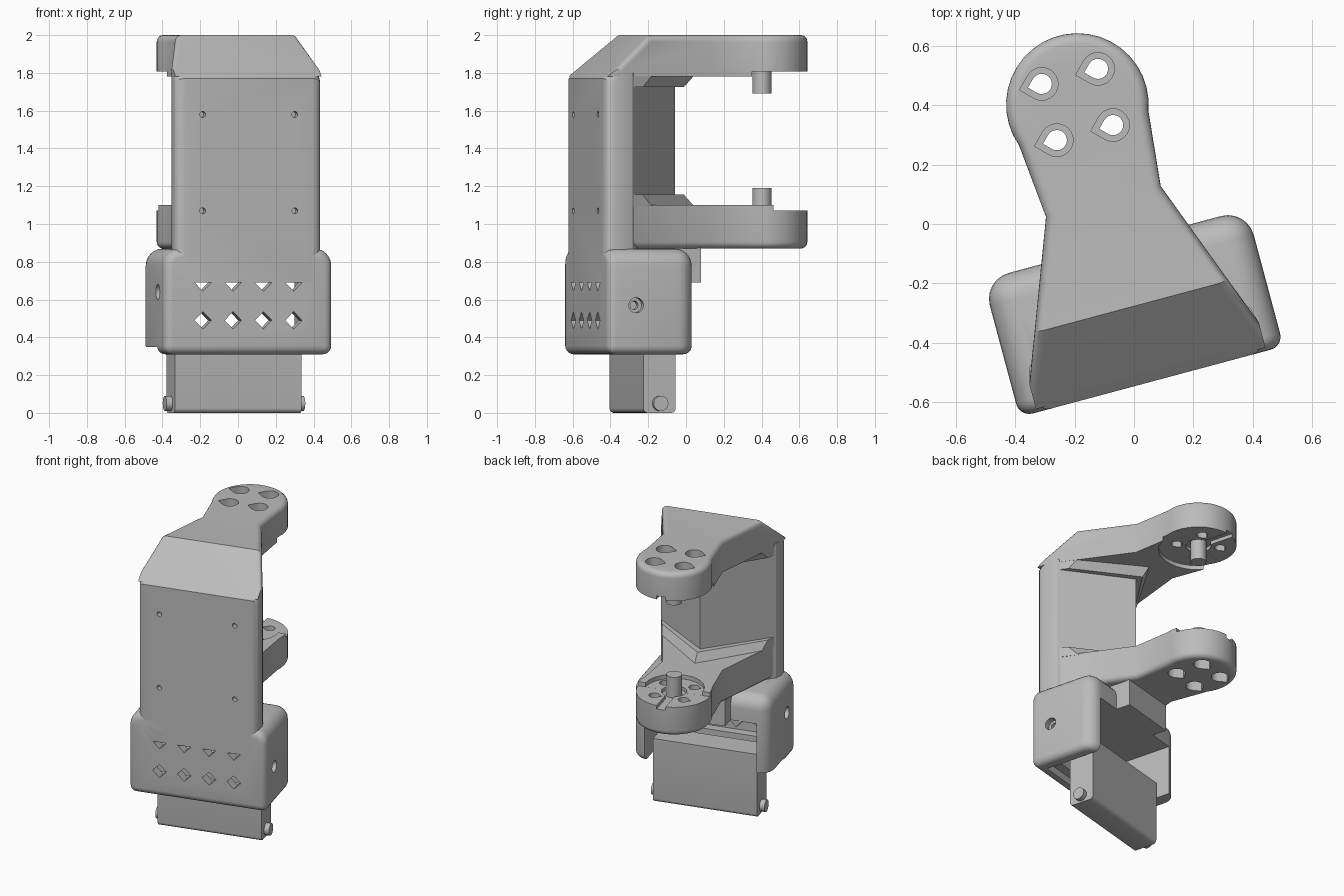
import bpy, bmesh
from math import sin, cos, pi, radians
from mathutils import Matrix, Vector

if "Cube" in bpy.data.objects:
    bpy.data.objects.remove(bpy.data.objects["Cube"])

YAW = radians(15)
PLACE = Matrix.Rotation(YAW, 4, 'Z') @ Matrix.Translation((-0.08, 0, 0))
PIVOT = 0.438          # arm pivot, measured toward the back
FRONT = -0.528
parts = []

grey = bpy.data.materials.new("plain grey")
grey.use_nodes = True
grey.diffuse_color = (0.5, 0.5, 0.5, 1)
grey.node_tree.nodes["Principled BSDF"].inputs["Base Color"].default_value = (0.5, 0.5, 0.5, 1)


def prism_bm(pts, z0, z1, top=None):
    """Extrude an outline; top may be a different outline of equal length."""
    bm = bmesh.new()
    low = [bm.verts.new((x, y, z0)) for x, y in pts]
    high = [bm.verts.new((x, y, z1)) for x, y in (top or pts)]
    n = len(pts)
    bm.faces.new(low[::-1])
    bm.faces.new(high)
    for i in range(n):
        j = (i + 1) % n
        bm.faces.new((low[i], low[j], high[j], high[i]))
    bmesh.ops.recalc_face_normals(bm, faces=bm.faces)
    return bm


def make(name, bm, keep=True):
    me = bpy.data.meshes.new(name)
    bmesh.ops.recalc_face_normals(bm, faces=bm.faces)
    bm.transform(PLACE)
    bm.to_mesh(me)
    bm.free()
    me.materials.append(grey)
    ob = bpy.data.objects.new(name, me)
    bpy.context.collection.objects.link(ob)
    if keep:
        parts.append(ob)
    return ob


def rect(x0, x1, y0, y1):
    return [(x0, y0), (x1, y0), (x1, y1), (x0, y1)]


def box(x0, x1, y0, y1, z0, z1):
    return prism_bm(rect(x0, x1, y0, y1), z0, z1)


def disc(x, y, r, n=24, a0=0, a1=2 * pi, closed=True):
    m = n if closed else n - 1
    return [(x + r * cos(a0 + (a1 - a0) * i / m), y + r * sin(a0 + (a1 - a0) * i / m)) for i in range(n)]


def teardrop(x, y, r):
    return disc(x, y, r, 19, -0.75 * pi, 0.75 * pi, False) + [(x - r * 1.414, y)]


def rod(axis, centre, r, length, n=24):
    """Cylinder about a horizontal axis."""
    bm = prism_bm(disc(0, 0, r, n), -length / 2, length / 2)
    bm.transform(Matrix.Translation(centre) @ Matrix.Rotation(pi / 2, 4, axis))
    return bm


def cut(ob, cutters):
    for bm in cutters:
        tool = make("cutter", bm, False)
        tool.hide_render = True
        mod = ob.modifiers.new("cut", 'BOOLEAN')
        mod.operation, mod.solver, mod.object = 'DIFFERENCE', 'EXACT', tool
        bpy.context.view_layer.update()
        done = bpy.data.meshes.new_from_object(ob.evaluated_get(bpy.context.evaluated_depsgraph_get()))
        ob.modifiers.clear()
        ob.data = done
        bpy.data.objects.remove(tool)


def round_edges(bm, rule, r, seg=5):
    edges = [e for e in bm.edges if rule(*(v.co for v in e.verts), e)]
    bmesh.ops.bevel(bm, geom=edges, offset=r, segments=seg, profile=0.5, affect='EDGES')


def slope_front(bm):
    """Slice off the sloped upper front."""
    res = bmesh.ops.bisect_plane(bm, geom=bm.verts[:] + bm.edges[:] + bm.faces[:], dist=1e-5,
                                 plane_co=(0, FRONT, 1.77), plane_no=(0, -0.23, 0.261), clear_outer=True)
    bmesh.ops.holes_fill(bm, edges=[e for e in res["geom_cut"] if isinstance(e, bmesh.types.BMEdge)], sides=0)
    bmesh.ops.recalc_face_normals(bm, faces=bm.faces)


def upright(a, b):
    return abs(a.z - b.z) > 0.05 and (a - b).xy.length < 0.01


# Column with a V-shaped back
vee = [(-0.4, FRONT), (0.4, FRONT), (0.4, -0.43), (0.385, -0.374), (0, -0.04), (-0.385, -0.374), (-0.4, -0.43)]
bm = prism_bm(vee, 0.69, 1.8)
slope_front(bm)
round_edges(bm, lambda a, b, e: abs(a.x) > 0.39 and a.x * b.x > 0 and a.y < -0.48 and b.y < -0.48
            and abs(a.z - b.z) > 0.02, 0.05)
column = make("column", bm)
cut(column, [rod('X', (x, FRONT, z), 0.016, 0.08, 12) for x in (-0.255, 0.25) for z in (1.07, 1.58)])

# Upper and lower arms
head = [(0.2, 0.1)] + disc(0, PIVOT, 0.24, 24, radians(-20), radians(200), False) + [(-0.2, 0.1)]
wide = [(-0.4, -0.43), (-0.4, FRONT), (0.4, FRONT), (0.4, -0.43)]


def arm(name, outline, z0, z1, outer, inner):
    s = 1 if outer > inner else -1
    bm = prism_bm(outline, z0, z1)
    if s > 0:
        slope_front(bm)
    round_edges(bm, lambda a, b, e: not upright(a, b) and abs(a.x - b.x) < 0.3
                and max(s * a.z, s * b.z) > s * outer - 1e-4
                and e.calc_face_angle(0) > 0.5, 0.035)
    ob = make(name, bm)
    # recessed pivot seat with a keyway to the end
    step, groove = inner + s * 0.028, inner + s * 0.052

    def span(a, b):
        return min(a, b), max(a, b)
    tools = [prism_bm(disc(0, PIVOT, 0.25 if s > 0 else 0.19, 40), *span(inner - s * 0.1, step)),
             box(-0.3, 0.3, PIVOT, 0.8, *span(inner - s * 0.1, step + s * 0.0005)),
             box(-0.03, 0.03, PIVOT, 0.8, *span(inner - s * 0.1, groove)),
             prism_bm(disc(0, PIVOT, 0.08), *span(inner - s * 0.1, groove + s * 0.0005))]
    # teardrop screw holes with wider outer pockets
    for x in (-0.098, 0.098):
        for y in (PIVOT - 0.098, PIVOT + 0.098):
            tools.append(prism_bm(teardrop(x, y, 0.034), z0 - 0.1, z1 + 0.1))
            tools.append(prism_bm(teardrop(x, y, 0.055), *span(outer - s * 0.1, outer + s * 0.1)))
    cut(ob, tools)
    make(name + "_pin", prism_bm(disc(0, PIVOT, 0.05), *span(inner - s * 0.09, groove + s * 0.02)))
    # V-shaped pad where the arm meets the column
    far = [(-0.385, -0.39), (0.385, -0.39), (0.33, -0.25), (0, 0.07), (-0.33, -0.25)]
    near = [(-0.385, -0.39), (0.385, -0.39), (0.355, -0.31), (0, 0.01), (-0.355, -0.31)]
    tip = inner - s * 0.055
    if s > 0:
        make(name + "_pad", prism_bm(near, tip, inner + 0.01, far))
    else:
        make(name + "_pad", prism_bm(far, inner - 0.01, tip, near))


arm("upper_arm", wide + head, 1.78, 2.0, 2.0, 1.78)
arm("lower_arm", [(-0.385, -0.4), (0.385, -0.4)] + head, 0.87, 1.1, 0.87, 1.1)
make("arm_web", box(-0.2, 0.2, -0.4, 0.05, 0.69, 0.95))

# Wide lower housing, open at the back and below
Z0, Z1, BACK = 0.31, 0.87, -0.05
bm = box(-0.46, 0.46, FRONT, BACK, Z0, Z1)
round_edges(bm, lambda a, b, e: (a.z + b.z > 2 * Z1 - 0.01 and a.y + b.y > 2 * FRONT + 0.01)
            or (upright(a, b) and a.y > BACK - 0.01), 0.09, 6)
round_edges(bm, lambda a, b, e: (max(a.z, b.z) < Z0 + 1e-4)
            or (max(a.y, b.y) < FRONT + 1e-4 and min(a.z, b.z) < Z1 - 1e-3), 0.045)
housing = make("housing", bm)
tools = [box(-0.375, 0.375, -0.46, 0.2, 0.1, 0.69),
         box(-0.6, -0.3, -0.36, 0.2, 0.1, 0.35)]
for x in (-0.253, -0.088, 0.078, 0.244):
    for z in (0.49, 0.69):
        vent = prism_bm(disc(0, 0, 0.046, 4), -0.1, 0.1)
        vent.transform(Matrix.Translation((x, FRONT, z)) @ Matrix.Rotation(pi / 2, 4, 'X'))
        tools.append(vent)
for s, z in ((1, 0.57), (-1, 0.64)):
    tools.append(rod('Y', (s * 0.46, -0.375, z), 0.04, 0.08))
    tools.append(rod('Y', (s * 0.46, -0.375, z), 0.022, 0.3))
cut(housing, tools)

# Inner ribs on the front wall
for i, z in enumerate((0.36, 0.56)):
    make("inner_rib_%d" % (i + 1), box(-0.38, 0.38, -0.48, -0.4, z, z + 0.07))

# Hanging flap with side pins
bm = box(-0.347, 0.347, -0.305, -0.128, 0, 0.44)
round_edges(bm, lambda a, b, e: max(a.z, b.z) < 0.01 and abs(a.x - b.x) > 0.3, 0.025)
make("flap", bm)
make("flap_pins", rod('Y', (0, -0.217, 0.05), 0.04, 0.76))

# Smooth shading with crisp edges
bpy.ops.object.select_all(action='DESELECT')
for ob in parts:
    ob.select_set(True)
bpy.context.view_layer.objects.active = parts[0]
bpy.ops.object.shade_smooth_by_angle(angle=radians(28))
